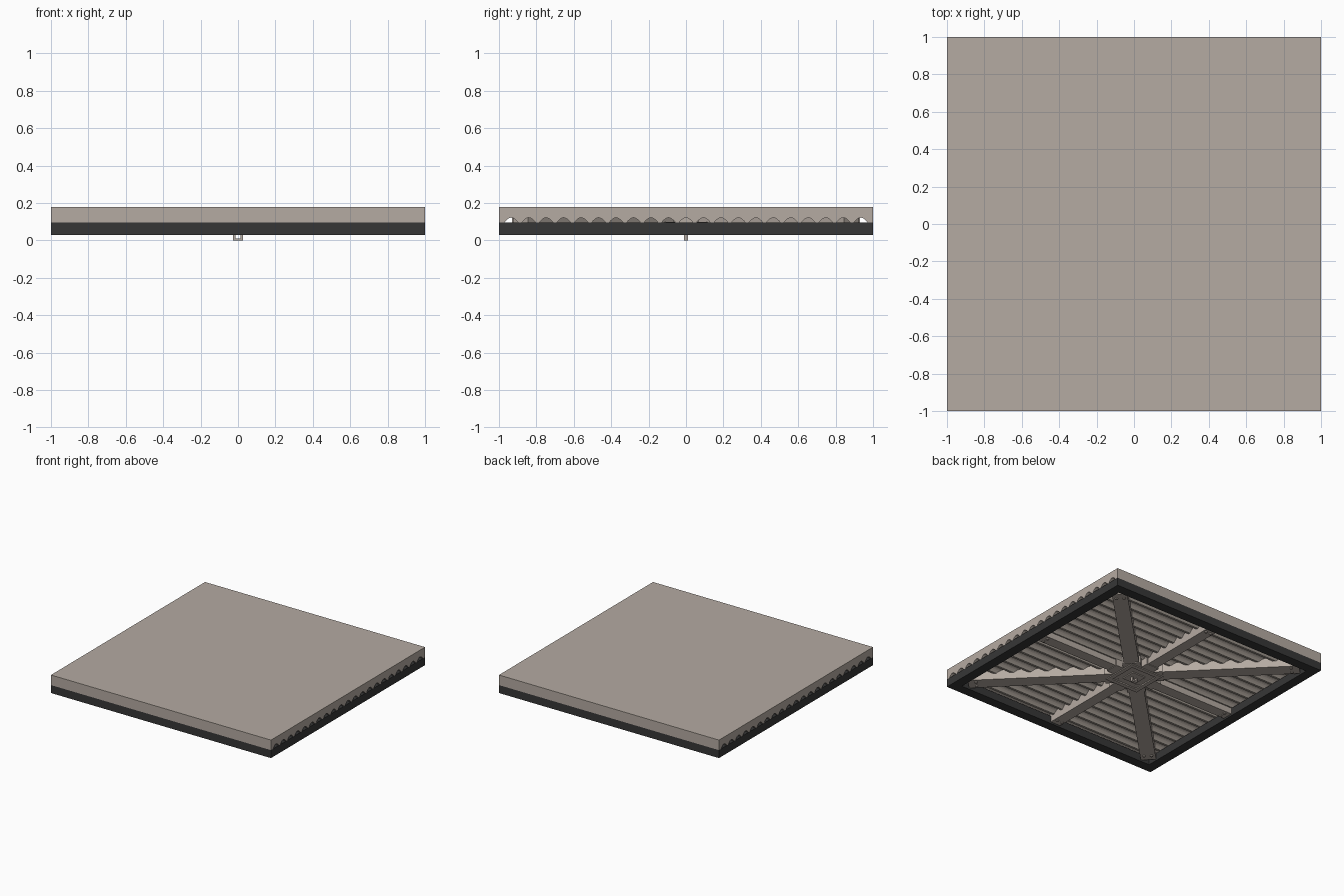
import bpy, bmesh, math
from mathutils import Matrix, Vector

if "Cube" in bpy.data.objects:
    bpy.data.objects.remove(bpy.data.objects["Cube"])


def material(name, rgb):
    m = bpy.data.materials.new(name)
    m.diffuse_color = (*rgb, 1)
    m.use_nodes = True
    m.node_tree.nodes["Principled BSDF"].inputs["Base Color"].default_value = m.diffuse_color
    return m


TAUPE = material("taupe", (0.46, 0.405, 0.36))
DARK = material("charcoal", (0.037, 0.037, 0.037))


def finish(name, bm, mat):
    bmesh.ops.recalc_face_normals(bm, faces=bm.faces)
    me = bpy.data.meshes.new(name)
    bm.to_mesh(me)
    bm.free()
    me.materials.append(mat)
    ob = bpy.data.objects.new(name, me)
    bpy.context.collection.objects.link(ob)
    return ob


def add_box(bm, lo, hi, rot=0.0):
    lo, hi = Vector(lo), Vector(hi)
    mat = (Matrix.Rotation(rot, 4, 'Z') @ Matrix.Translation((lo + hi) / 2)
           @ Matrix.Diagonal((*(hi - lo), 1)))
    bmesh.ops.create_cube(bm, size=1, matrix=mat)


def square_ring(name, outer, inner, z0, z1, mat):
    bm = bmesh.new()
    corners = [(-1, -1), (1, -1), (1, 1), (-1, 1)]
    loops = [[bm.verts.new((x * r, y * r, z)) for x, y in corners]
             for r, z in ((outer, z0), (outer, z1), (inner, z1), (inner, z0))]
    for a, b in zip(loops, loops[1:] + loops[:1]):
        for i in range(4):
            j = (i + 1) % 4
            bm.faces.new((a[i], a[j], b[j], b[i]))
    return finish(name, bm, mat)


# Slab: solid deck with arched channels running along x underneath
PITCH, HALF, BASE, RISE = 0.0935, 0.038, 0.095, 0.027
profile = [(-1, 0.178), (-1, BASE)]
for i in range(-10, 11):
    for k in range(9):
        t = -1 + k / 4
        profile.append((i * PITCH + t * HALF, BASE + RISE * math.cos(t * math.pi / 2)))
profile += [(1, BASE), (1, 0.178)]
bm = bmesh.new()
face = bm.faces.new([bm.verts.new((-1, y, z)) for y, z in profile])
ext = bmesh.ops.extrude_face_region(bm, geom=[face])
bmesh.ops.translate(bm, vec=(2, 0, 0),
                    verts=[v for v in ext["geom"] if isinstance(v, bmesh.types.BMVert)])
finish("channelled_slab", bm, TAUPE)

# Perimeter frame
square_ring("edge_frame", 1.0, 0.92, 0.03, BASE, DARK)

# Eight ribs radiating from the hub, bedded into the channels
for i in range(8):
    diagonal = i % 2
    end = 0.885 * math.sqrt(2) if diagonal else 0.93
    half = 0.058 if diagonal else 0.045
    bm = bmesh.new()
    add_box(bm, (0.12, -half, 0.045), (end, half, 0.123), i * math.pi / 4)
    # Stepped bracket where the rib meets the hub
    add_box(bm, (0.12, -half - 0.012, 0.04), (0.22, half + 0.012, 0.1), i * math.pi / 4)
    finish("diagonal_rib" if diagonal else "straight_rib", bm, TAUPE)
    # Bolt heads near the outer end
    bm = bmesh.new()
    for s in (-0.5, 0.5):
        pos = Matrix.Rotation(i * math.pi / 4, 4, 'Z') @ Vector((end - 0.06, s * half, 0.042))
        bmesh.ops.create_cone(bm, cap_ends=True, segments=8, radius1=0.011, radius2=0.011,
                              depth=0.012, matrix=Matrix.Translation(pos))
    finish("rib_bolts", bm, TAUPE)

# Hub block with a raised rim and a stepped centre
bm = bmesh.new()
add_box(bm, (-0.15, -0.15, 0.042), (0.15, 0.15, 0.123))
finish("hub_block", bm, TAUPE)
square_ring("hub_rim", 0.15, 0.115, 0.032, 0.05, TAUPE)
bm = bmesh.new()
add_box(bm, (-0.06, -0.06, 0.034), (0.06, 0.06, 0.05))
finish("hub_centre_plate", bm, TAUPE)

# Small hanging loop under the hub
bm = bmesh.new()
for s in (-1, 1):
    add_box(bm, (s * 0.0195 - 0.0065, -0.012, 0.0), (s * 0.0195 + 0.0065, 0.012, 0.04))
add_box(bm, (-0.0195, -0.012, 0.0), (0.0195, 0.012, 0.011))
finish("hanging_loop", bm, TAUPE)
